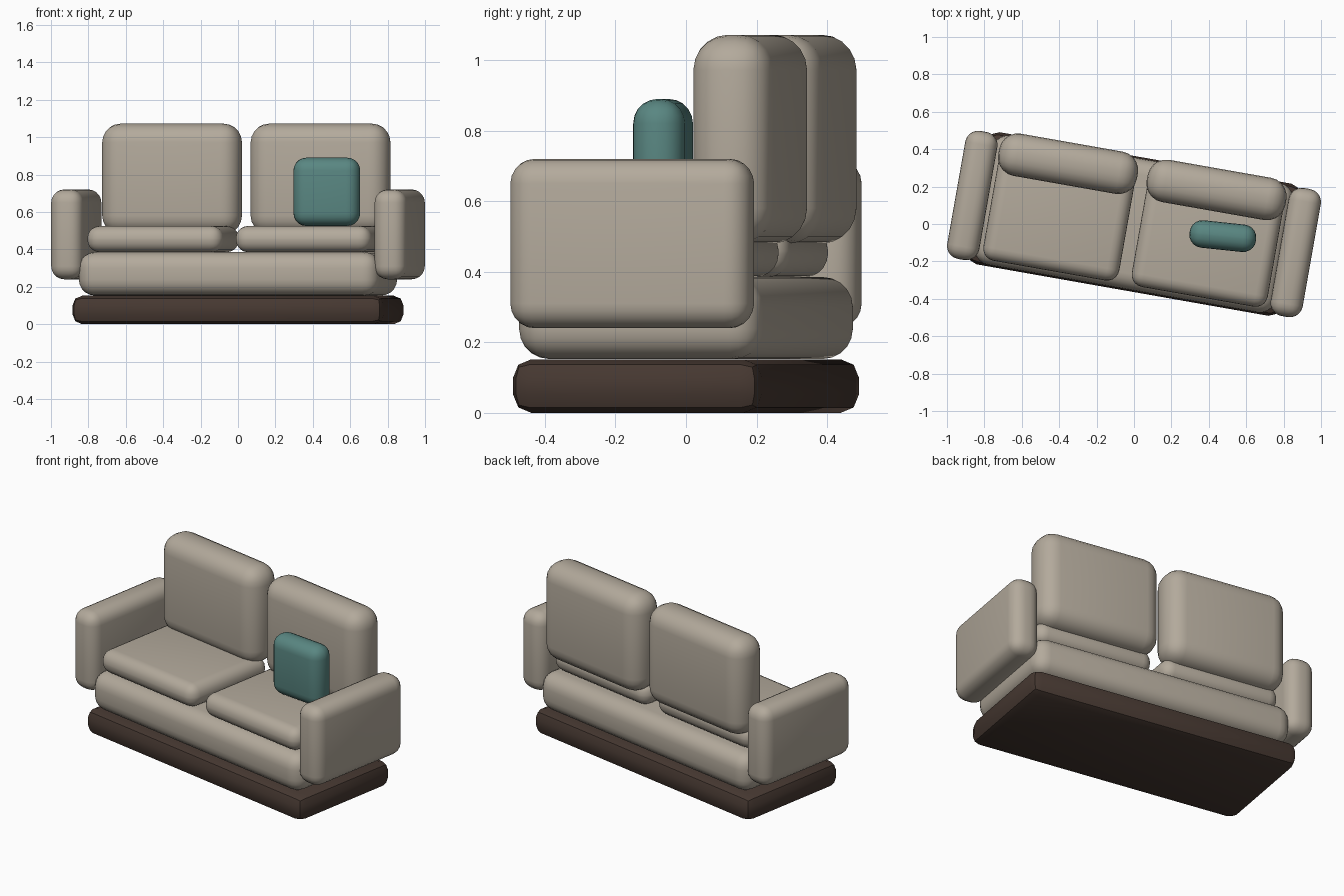
import bpy
import math
from mathutils import Matrix, Vector

cube = bpy.data.objects.get("Cube")
if cube:
    bpy.data.objects.remove(cube, do_unlink=True)

TURN = math.radians(-10)  # the whole sofa stands turned on the floor


def material(name, rgb):
    m = bpy.data.materials.new(name)
    m.use_nodes = True
    m.diffuse_color = (*rgb, 1)
    bsdf = m.node_tree.nodes["Principled BSDF"]
    bsdf.inputs["Base Color"].default_value = (*rgb, 1)
    bsdf.inputs["Roughness"].default_value = 0.8
    return m


FABRIC = material("beige fabric", (0.45, 0.40, 0.33))
WOOD = material("dark wood", (0.062, 0.040, 0.031))
TEAL = material("teal fabric", (0.10, 0.24, 0.222))


def rounded_box(name, x, y, z0, z1, width, depth, radius, mat, segments=5, extra_turn=0):
    """Bevelled box placed in the sofa's own axes, then turned with it."""
    bpy.ops.mesh.primitive_cube_add(size=1)
    ob = bpy.context.object
    ob.name = ob.data.name = name
    ob.data.transform(Matrix.Diagonal((width, depth, z1 - z0, 1)))
    bevel = ob.modifiers.new("rounding", 'BEVEL')
    bevel.width = radius
    bevel.segments = segments
    bevel.limit_method = 'NONE'
    bpy.ops.object.modifier_apply(modifier=bevel.name)
    ob.location = Matrix.Rotation(TURN, 3, 'Z') @ Vector((x, y, (z0 + z1) / 2))
    ob.rotation_euler.z = TURN + extra_turn
    ob.data.materials.append(mat)
    bpy.ops.object.shade_smooth_by_angle(angle=math.radians(30))
    return ob


# Plinth and upholstered body
rounded_box("plinth", 0, 0, 0, 0.152, 1.69, 0.717, 0.053, WOOD, segments=2)
rounded_box("seat_body", 0, 0, 0.153, 0.385, 1.633, 0.702, 0.085, FABRIC)

# Mirrored pairs: arm, seat cushion and back cushion on each side
for side, s in (("left", 1), ("right", -1)):
    rounded_box(f"{side}_arm", s * 0.878, 0, 0.24, 0.72, 0.174, 0.695, 0.07, FABRIC)
    rounded_box(f"{side}_seat_cushion", s * 0.403, -0.02, 0.385, 0.525,
                0.738, 0.608, 0.066, FABRIC)
    rounded_box(f"{side}_back_cushion", s * 0.403, 0.256, 0.48, 1.072,
                0.753, 0.229, 0.1, FABRIC)

# Loose throw pillow on the left seat
rounded_box("throw_pillow", 0.479, 0.0185, 0.525, 0.89, 0.358, 0.147, 0.069, TEAL,
            extra_turn=math.radians(4))
